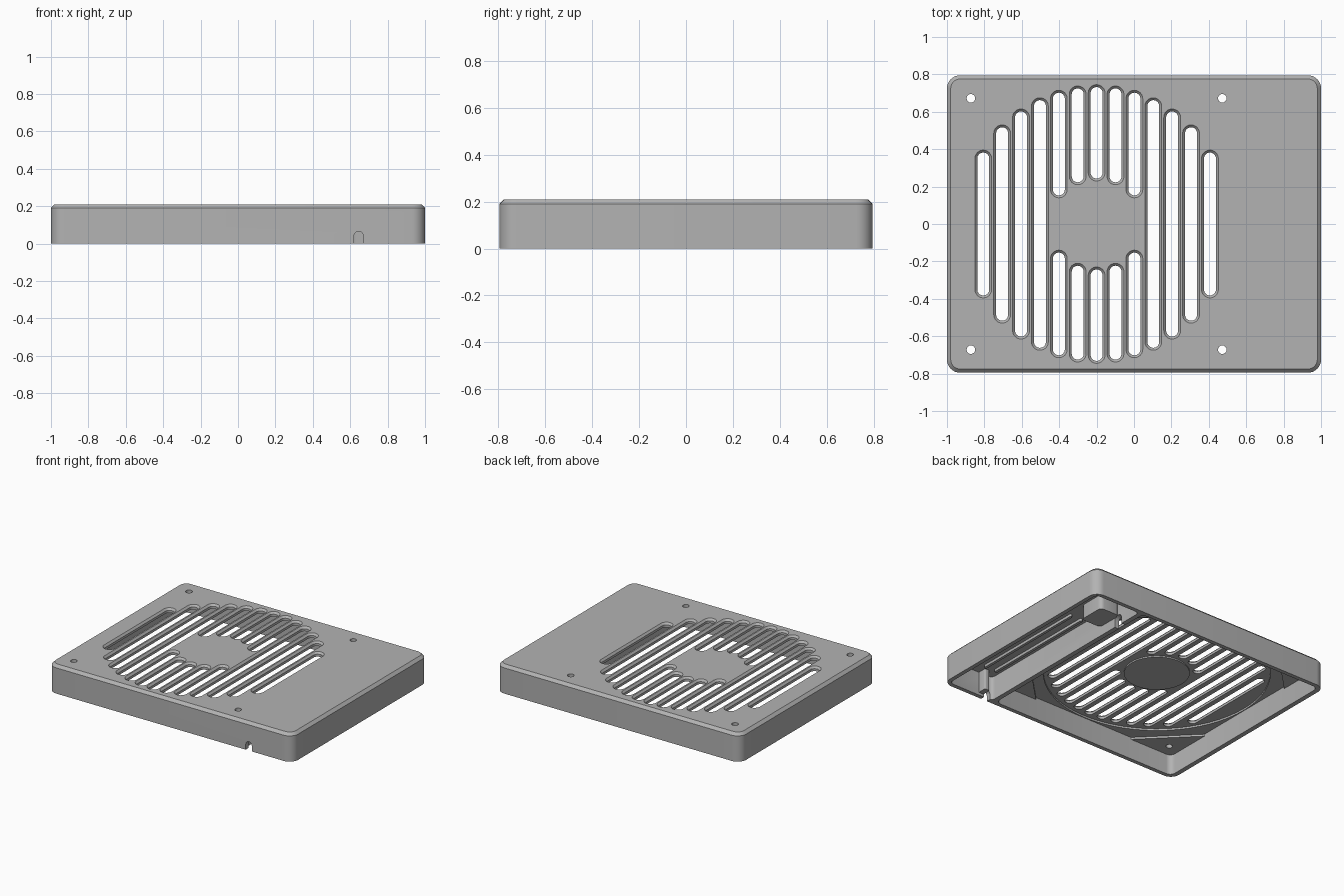
import bpy, bmesh
from math import sin, cos, pi

cube = bpy.data.objects.get("Cube")
if cube:
    bpy.data.objects.remove(cube, do_unlink=True)

grey = bpy.data.materials.new("matte_grey")
grey.use_nodes = True
colour = (0.45, 0.45, 0.45, 1)
grey.diffuse_color = colour
grey.node_tree.nodes["Principled BSDF"].inputs["Base Color"].default_value = colour

W, D, H = 2.0, 1.59, 0.21      # outer size
WALL = 0.03
FAN_X, FAN = -0.2, 1.53        # centre and side of the fan bay
CEIL, GRILLE = 0.165, 0.178    # undersides of bay ceiling and grille
SIDE_CEIL = 0.175


def rounded(cx, cy, w, h, r, n=8):
    """Rounded rectangle outline; a full radius gives a stadium or circle."""
    pts = []
    corners = [(1, 1), (-1, 1), (-1, -1), (1, -1)]
    for q, (sx, sy) in enumerate(corners):
        for i in range(n + 1):
            a = (q + i / n) * pi / 2
            p = (cx + sx * (w / 2 - r) + r * cos(a), cy + sy * (h / 2 - r) + r * sin(a))
            if not pts or abs(p[0] - pts[-1][0]) + abs(p[1] - pts[-1][1]) > 1e-5:
                pts.append(p)
    if abs(pts[0][0] - pts[-1][0]) + abs(pts[0][1] - pts[-1][1]) < 1e-5:
        pts.pop()
    return pts


def loft(bm, levels):
    """Closed solid through matching outlines, given as (outline, z)."""
    rings = [[bm.verts.new((x, y, z)) for x, y in pts] for pts, z in levels]
    n = len(rings[0])
    for a, b in zip(rings, rings[1:]):
        for i in range(n):
            j = (i + 1) % n
            bm.faces.new((a[i], a[j], b[j], b[i]))
    bm.faces.new(rings[0][::-1])
    bm.faces.new(rings[-1])


def make(name, *solids):
    bm = bmesh.new()
    for levels in solids:
        loft(bm, levels)
    bmesh.ops.recalc_face_normals(bm, faces=bm.faces)
    mesh = bpy.data.meshes.new(name)
    bm.to_mesh(mesh)
    bm.free()
    mesh.materials.append(grey)
    ob = bpy.data.objects.new(name, mesh)
    bpy.context.collection.objects.link(ob)
    return ob


def block(cx, cy, w, h, z0, z1, r=0.01, n=4):
    outline = rounded(cx, cy, w, h, r, n)
    return [(outline, z0), (outline, z1)]


def cut(ob, *cutters):
    for c in cutters:
        c.hide_render = True
        mod = ob.modifiers.new("cut", 'BOOLEAN')
        mod.operation, mod.solver, mod.object = 'DIFFERENCE', 'EXACT', c
    deps = bpy.context.evaluated_depsgraph_get()
    deps.update()
    mesh = bpy.data.meshes.new_from_object(ob.evaluated_get(deps))
    ob.modifiers.clear()
    ob.data = mesh


# Shell with a chamfered top edge
outer = rounded(0, 0, W, D, 0.07)
inner = rounded(0, 0, W - 0.04, D - 0.04, 0.05)
shell = make("cover_shell", [(outer, 0), (outer, H - 0.02), (inner, H)])

# Bays below: square fan bay, round recess and side compartment
fan_right = FAN_X + FAN / 2
side_left, side_right = fan_right + 0.035, W / 2 - WALL
side_mid = (side_left + side_right) / 2
fan_bay = make("fan_bay_cutter", block(FAN_X, 0, FAN, FAN, -0.1, CEIL, 0.04))
recess = make("round_recess_cutter", block(FAN_X, 0, 1.52, 1.52, 0.1, GRILLE, 0.76, 16))
side_bay = make("side_bay_cutter",
                block(side_mid, 0, side_right - side_left, FAN, -0.1, SIDE_CEIL, 0.03))

# Grille slots, chamfered at the top, shortened around the hub
tops = [0.745, 0.738, 0.715, 0.675, 0.615, 0.53, 0.395]
hubs = [0.23, 0.21, 0.14]
slots = []
for k in range(-6, 7):
    x, top = FAN_X + k * 0.101, tops[abs(k)]
    if abs(k) < len(hubs):
        low = hubs[abs(k)]
        spans = [(low, top), (-top, -low)]
    else:
        spans = [(-top, top)]
    for a, b in spans:
        mid, length = (a + b) / 2, b - a
        wide = rounded(x, mid, 0.09, length, 0.045)
        slim = rounded(x, mid, 0.064, length - 0.026, 0.032)
        slots.append([(slim, 0.1), (slim, H - 0.014), (wide, H), (wide, H + 0.05)])
slot_cutter = make("slot_cutter", *slots)

# Screw holes
signs = [(sx, sy) for sx in (-1, 1) for sy in (-1, 1)]
holes = make("hole_cutter", *[block(FAN_X + sx * 0.672, sy * 0.672, 0.046, 0.046,
                                    -0.2, 0.4, 0.023) for sx, sy in signs])


def arch(name, w, top, length):
    """Round-topped cutter lying along y, centred on its own origin."""
    r = w / 2
    prof = [(-r, -0.1)] + [(-r * cos(pi * i / 10), top - r + r * sin(pi * i / 10))
                           for i in range(11)] + [(r, -0.1)]
    ob = make(name, [(prof, -length / 2), (prof, length / 2)])
    ob.rotation_euler.x = pi / 2
    return ob


# Cable notches in the front wall and in the partition
front_notch = arch("front_notch_cutter", 0.05, 0.065, 0.1)
front_notch.location = (0.645, -D / 2, 0)
inner_notch = arch("inner_notch_cutter", 0.07, 0.08, 0.1)
inner_notch.location = (fan_right + 0.017, 0.55, 0)
inner_notch.rotation_euler.z = pi / 2

cutters = [fan_bay, recess, side_bay, slot_cutter, holes, front_notch, inner_notch]
cut(shell, *cutters)

# Corner pads around the screw holes
half, leg = FAN / 2 + 0.01, 0.37
pads = []
for sx, sy in signs:
    cx, cy = FAN_X + sx * half, sy * half
    tri = [(cx, cy), (cx - sx * leg, cy), (cx, cy - sy * leg)]
    pads.append([(tri, 0.15), (tri, CEIL + 0.004)])
corner_pads = make("corner_pads", *pads)
cut(corner_pads, holes)

# Hub disc, and fittings of the side compartment
parts = [
    shell, corner_pads,
    make("hub_disc", block(FAN_X, 0, 0.44, 0.44, CEIL + 0.003, GRILLE + 0.005, 0.22, 12)),
    make("switch_block", block(0.68, 0.46, 0.16, 0.2, 0.07, SIDE_CEIL + 0.005, 0.03)),
    make("ceiling_rails", *[block(x, -0.22, 0.02, 0.9, 0.155, SIDE_CEIL + 0.005, 0.008)
                            for x in (0.65, 0.74)]),
    make("cable_post", block(0.695, -0.735, 0.04, 0.07, 0.02, SIDE_CEIL + 0.005)),
]

for c in cutters:
    bpy.data.objects.remove(c, do_unlink=True)

bpy.ops.object.select_all(action='DESELECT')
for ob in parts:
    ob.select_set(True)
bpy.context.view_layer.objects.active = shell
bpy.ops.object.shade_smooth_by_angle(angle=pi / 6)
